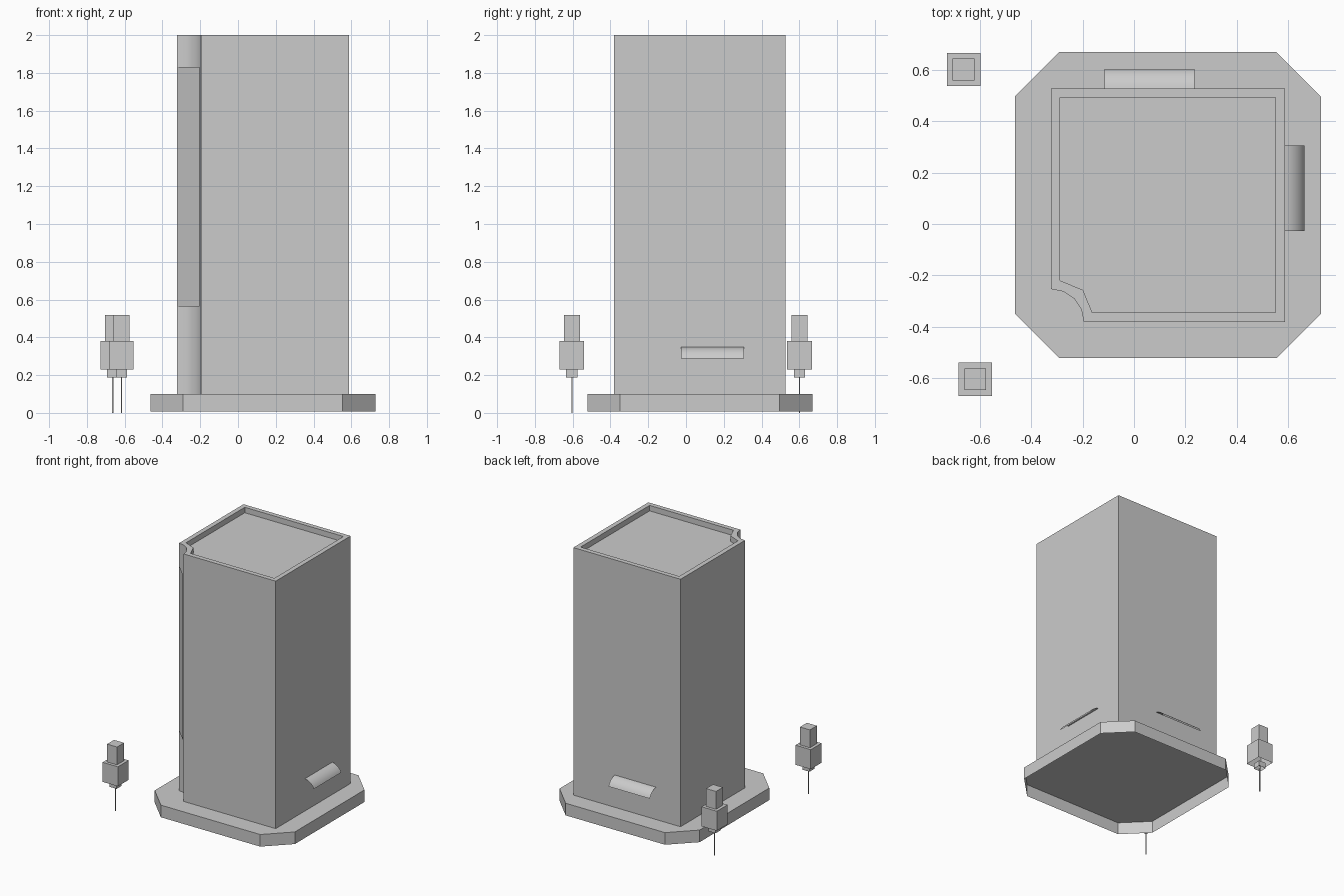
import bpy, bmesh
from math import sin, cos, pi, radians

cube = bpy.data.objects.get("Cube")
if cube:
    bpy.data.objects.remove(cube, do_unlink=True)

grey = bpy.data.materials.new("plain grey")
grey.use_nodes = True
colour = (0.6, 0.6, 0.6, 1)
grey.diffuse_color = colour
grey.node_tree.nodes["Principled BSDF"].inputs["Base Color"].default_value = colour


def finish(name, bm, closed=True):
    if closed:
        bmesh.ops.recalc_face_normals(bm, faces=bm.faces)
    mesh = bpy.data.meshes.new(name)
    bm.to_mesh(mesh)
    bm.free()
    mesh.materials.append(grey)
    obj = bpy.data.objects.new(name, mesh)
    bpy.context.collection.objects.link(obj)
    return obj


def smooth(obj):
    bpy.ops.object.select_all(action='DESELECT')
    obj.select_set(True)
    bpy.context.view_layer.objects.active = obj
    bpy.ops.object.shade_smooth_by_angle(angle=pi / 6)


def ring(bm, points, z):
    return [bm.verts.new((x, y, z)) for x, y in points]


def walls(bm, low, high):
    for i in range(len(low)):
        j = (i + 1) % len(low)
        bm.faces.new((low[i], low[j], high[j], high[i]))


def open_prism(name, points, z0, z1):
    """Upright prism with a lid and an open underside."""
    bm = bmesh.new()
    low, high = ring(bm, points, z0), ring(bm, points, z1)
    walls(bm, low, high)
    bm.faces.new(high)
    return finish(name, bm)


def square(x, y, w):
    h = w / 2
    return [(x - h, y - h), (x + h, y - h), (x + h, y + h), (x - h, y + h)]


def notched(x0, x1, y0, y1, r, steps):
    """Rectangle with a concave round bite in its front right corner."""
    arc = [(x0 + r * sin(a), y0 + r * cos(a))
           for a in (pi / 2 * i / steps for i in range(steps + 1))]
    return arc + [(x1, y0), (x1, y1), (x0, y1)]


# Base slab with clipped corners
X0, X1, Y0, Y1, C = -0.463, 0.727, -0.522, 0.669, 0.173
open_prism("base_slab", [(X0 + C, Y0), (X1 - C, Y0), (X1, Y0 + C), (X1, Y1 - C),
                         (X1 - C, Y1), (X0 + C, Y1), (X0, Y1 - C), (X0, Y0 + C)], 0.007, 0.1)

# Tower with a raised rim around a sunken roof
LEFT, RIGHT, FRONT, BACK, TOP, RIM, BITE = -0.323, 0.587, -0.381, 0.528, 2.0, 0.036, 0.128
bm = bmesh.new()
outer = notched(LEFT, RIGHT, FRONT, BACK, BITE, 4)
inner = notched(LEFT + RIM, RIGHT - RIM, FRONT + RIM, BACK - RIM, 0.125, 2)
foot, crest = ring(bm, outer, 0.1), ring(bm, outer, TOP)
lip, roof = ring(bm, inner, TOP), ring(bm, inner, TOP - 0.042)
walls(bm, foot, crest)
walls(bm, lip, roof)
bm.faces.new(roof)
rim_edges = [e for e in bm.edges if all(v.co.z > TOP - 0.01 for v in e.verts)]
bmesh.ops.triangle_fill(bm, use_beauty=True, edges=rim_edges)
smooth(finish("tower", bm))

# Flat sign sheet spanning the notch
bm = bmesh.new()
ax, ay, w = LEFT, FRONT + BITE - 0.002, 0.12
bm.faces.new([bm.verts.new(p) for p in (
    (ax, ay, 0.562), (ax + w, ay - w, 0.562), (ax + w, ay - w, 1.832), (ax, ay, 1.832))])
finish("corner_sign", bm, closed=False)


# Gently curved awning sheets over the doors
def awning(name, start, end, out):
    bm = bmesh.new()
    rows = []
    radius, first = 0.096, radians(8)
    for i in range(9):
        a = first + radians(60) * i / 8
        d = radius * (sin(a) - sin(first))
        z = 0.348 + radius * (cos(a) - cos(first))
        rows.append([bm.verts.new((x + out[0] * d, y + out[1] * d, z)) for x, y in (start, end)])
    for p, q in zip(rows, rows[1:]):
        bm.faces.new((p[0], q[0], q[1], p[1]))
    smooth(finish(name, bm, closed=False))


awning("left_awning", (RIGHT, -0.027), (RIGHT, 0.306), (1, 0))
awning("back_awning", (0.236, BACK), (-0.115, BACK), (0, 1))

# Street lamps: thin pole, collar, lantern and cap
for side, x, y in (("front", -0.617, -0.604), ("back", -0.663, 0.601)):
    for part, width, z0, z1 in (("pole", 0.006, 0, 0.188), ("collar", 0.06, 0.188, 0.23),
                                ("lantern", 0.13, 0.23, 0.38), ("cap", 0.084, 0.38, 0.517)):
        open_prism(f"{side}_lamp_{part}", square(x, y, width), z0, z1)
